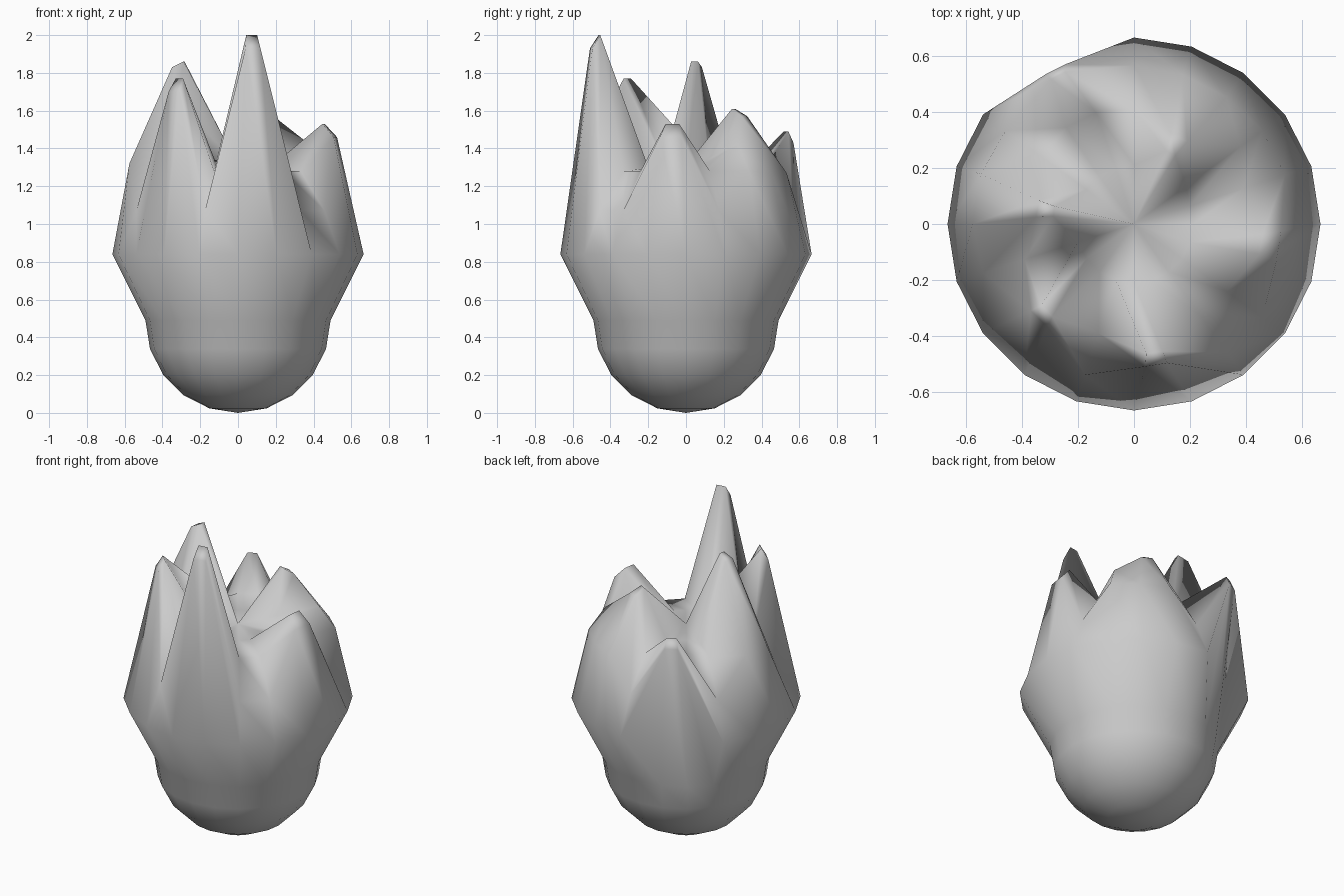
import bpy, bmesh
from math import sin, cos, radians, pi

if "Cube" in bpy.data.objects:
    bpy.data.objects.remove(bpy.data.objects["Cube"])

SIDES = 20
STEP = 360 / SIDES
RADIUS = 0.49

# each ring entry: radius, height, share of the column spacing kept
EQUATOR = (.665, .84, 1)
INNER = (.21, 1.30, 1)

# spikes: columns, centre angle, rings from the equator to the inner floor
SPIKES = [
    ((15, 16), 279, [EQUATOR, (.51, 1.93, .5), (.465, 2.0, .4), INNER]),
    ((12, 13), 225, [EQUATOR, (.48, 1.70, .55), (.44, 1.77, .4), (.21, 1.34, 1)]),
    ((9, 10), 171, [EQUATOR, (.575, 1.32, 1), (.35, 1.83, .55), (.29, 1.86, .4)]),
    ((6, 7), 117, [(.62, 1.43, .4), (.595, 1.49, .3), (.42, 1.31, .9), INNER]),
    ((3, 4), 62, [EQUATOR, (.56, 1.27, 1), (.35, 1.57, .6), (.285, 1.61, .4)]),
    ((19, 20), 351, [EQUATOR, (.525, 1.46, .7), (.46, 1.53, .5), INNER]),
]

# columns between the spikes
VALLEY = [EQUATOR, (.566, 1.07, 1), (.41, 1.28, 1), INNER]
RAISED_VALLEY = VALLEY[:3] + [(.21, 1.52, 1)]
SHOULDER = [EQUATOR, (.566, 1.28, 1), (.47, 1.42, 1), (.23, 1.36, 1)]
BETWEEN = {2: SHOULDER, 11: RAISED_VALLEY}


def polar(r, degrees, z):
    a = radians(degrees)
    return (r * cos(a), r * sin(a), z)


def upper_rings(index):
    """Angle, centre angle and rings of a column above the round base."""
    for cols, centre, rings in SPIKES:
        for c in cols:
            if c % SIDES == index:
                return c * STEP, centre, rings
    return index * STEP, index * STEP, BETWEEN.get(index, VALLEY)


def column(index):
    """Points of one vertical strip, from the bottom ring up to the inner ring."""
    pts = []
    for k in range(1, 6):
        t = k * pi / 10
        pts.append(polar(RADIUS * sin(t), index * STEP, RADIUS * (1 - cos(t))))
    angle, centre, rings = upper_rings(index)
    for r, z, spread in rings:
        pts.append(polar(r, centre + (angle - centre) * spread, z))
    return pts


# spiky bulb body
bm = bmesh.new()
strips = [[bm.verts.new(p) for p in column(i)] for i in range(SIDES)]
bottom = bm.verts.new((0, 0, 0))
pole = bm.verts.new((0, 0, 1.31))
for i, a in enumerate(strips):
    b = strips[(i + 1) % SIDES]
    bm.faces.new((bottom, b[0], a[0]))
    for k in range(len(a) - 1):
        bm.faces.new((a[k], b[k], a[k + 1]))
        bm.faces.new((b[k], b[k + 1], a[k + 1]))
    bm.faces.new((a[-1], b[-1], pole))
for f in bm.faces:
    f.smooth = True
mesh = bpy.data.meshes.new("spiky_bulb")
bm.to_mesh(mesh)
bm.free()
body = bpy.data.objects.new("spiky_bulb", mesh)
bpy.context.collection.objects.link(body)

# plain grey
grey = bpy.data.materials.new("light_grey")
grey.use_nodes = True
grey.diffuse_color = (0.6, 0.6, 0.6, 1)
grey.node_tree.nodes["Principled BSDF"].inputs["Base Color"].default_value = (0.6, 0.6, 0.6, 1)
mesh.materials.append(grey)
